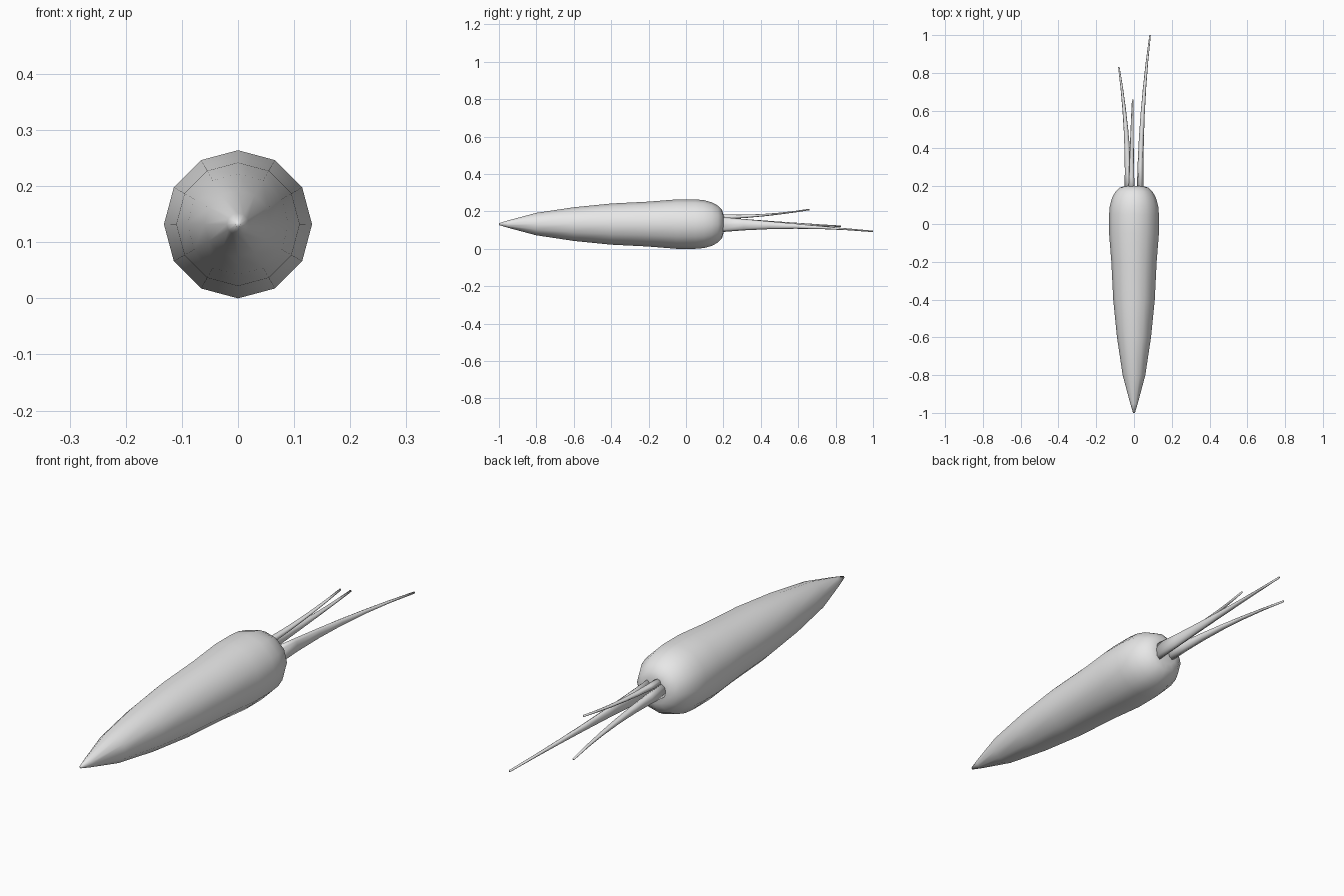
import bpy
import bmesh
from math import cos, sin, pi, tau
from mathutils import Vector

cube = bpy.data.objects.get("Cube")
if cube:
    bpy.data.objects.remove(cube, do_unlink=True)

grey = bpy.data.materials.new("plain grey")
grey.use_nodes = True
shade = 0.8
grey.diffuse_color = (shade, shade, shade, 1)
grey.node_tree.nodes["Principled BSDF"].inputs["Base Color"].default_value = grey.diffuse_color


def loft(name, rings, sides):
    """Skin elliptical rings (centre, half width, half height) running along y."""
    bm = bmesh.new()
    loops = []
    for centre, half_width, half_height in rings:
        angles = [tau * i / sides for i in range(sides)]
        loops.append([bm.verts.new(centre + Vector((half_width * cos(angle), 0,
                                                    half_height * sin(angle))))
                      for angle in angles])
    for lower, upper in zip(loops, loops[1:]):
        for i in range(sides):
            j = (i + 1) % sides
            bm.faces.new((lower[i], lower[j], upper[j], upper[i]))
    bm.faces.new(loops[0])
    bm.faces.new(loops[-1])
    bmesh.ops.recalc_face_normals(bm, faces=bm.faces)
    for face in bm.faces:
        face.smooth = True
    mesh = bpy.data.meshes.new(name)
    bm.to_mesh(mesh)
    bm.free()
    mesh.materials.append(grey)
    obj = bpy.data.objects.new(name, mesh)
    bpy.context.collection.objects.link(obj)


def stalk(name, base, tip, half_width, half_height, steps=6):
    """Leaf stalk that leaves the crown straight, bends away and thins to its end."""
    base, tip = Vector(base), Vector(tip)
    thin = 0.004
    rings = []
    for i in range(steps + 1):
        along = i / steps
        remaining = 1 - along
        centre = base.lerp(tip, along ** 2)
        centre.y = base.y + (tip.y - base.y) * along
        rings.append((centre,
                      thin + (half_width - thin) * remaining,
                      thin + (half_height - thin) * remaining ** 2))
    loft(name, rings, sides=8)


# Root: a long taper, then an elliptical shoulder closing at the crown
widest = 0.132
crown = 0.2
shoulder_start = 0.05
crown_radius = 0.05
profile = [(-1, 0.005), (-0.95, 0.02), (-0.8, 0.06), (-0.6, 0.09),
           (-0.4, 0.11), (-0.2, 0.12), (-0.05, widest)]
shoulder_steps = 5
for step in range(shoulder_steps + 1):
    turn = pi / 2 * step / shoulder_steps
    profile.append((shoulder_start + (crown - shoulder_start) * sin(turn),
                    crown_radius + (widest - crown_radius) * cos(turn)))
loft("root", [(Vector((0, y, widest)), radius, radius) for y, radius in profile], sides=12)

# Leaf stalks, rooted just inside the crown
inside = crown - 0.03
stalk("long_stalk", (0.033, inside, 0.13), (0.085, 1, 0.093), 0.018, 0.042)
stalk("side_stalk", (-0.03, inside, 0.14), (-0.08, 0.83, 0.12), 0.02, 0.03)
stalk("short_stalk", (-0.013, inside, 0.17), (-0.007, 0.66, 0.21), 0.016, 0.014)
